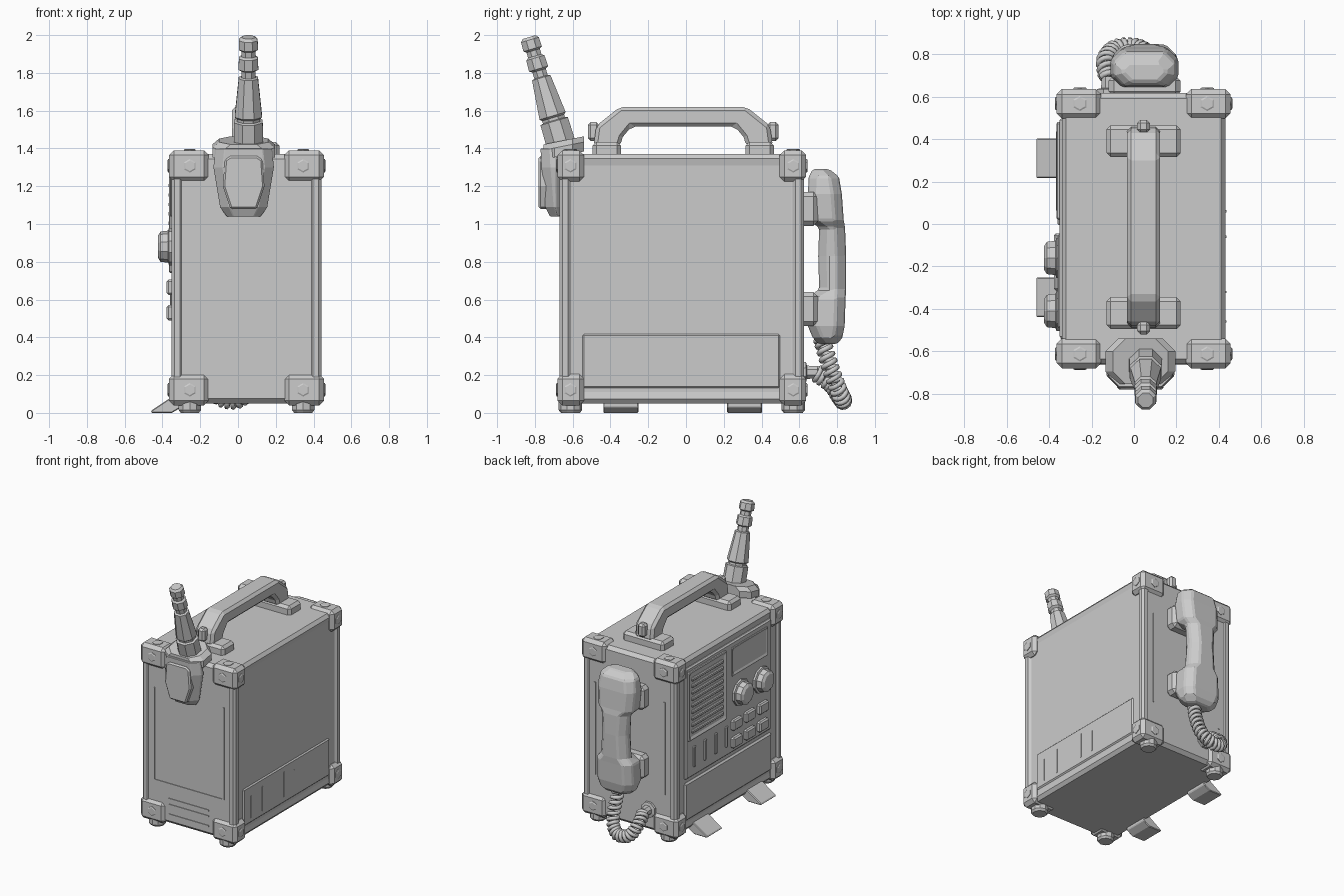
import bpy, bmesh, math
from mathutils import Vector, Matrix

cube = bpy.data.objects.get("Cube")
if cube:
    bpy.data.objects.remove(cube, do_unlink=True)

grey = bpy.data.materials.new("plain_grey")
grey.use_nodes = True
grey.diffuse_color = (0.6, 0.6, 0.6, 1)
bsdf = next(n for n in grey.node_tree.nodes if n.type == 'BSDF_PRINCIPLED')
bsdf.inputs["Base Color"].default_value = (0.6, 0.6, 0.6, 1)
bsdf.inputs["Roughness"].default_value = 0.7

CX, CY = 0.045, -0.022  # centre of the case


def finish(name, bm, bevel=0.0):
    bmesh.ops.recalc_face_normals(bm, faces=bm.faces)
    me = bpy.data.meshes.new(name)
    bm.to_mesh(me)
    bm.free()
    me.materials.append(grey)
    ob = bpy.data.objects.new(name, me)
    bpy.context.collection.objects.link(ob)
    if bevel:
        mod = ob.modifiers.new("bevel", 'BEVEL')
        mod.width = bevel
        mod.segments = 1
        mod.limit_method = 'ANGLE'
        mod.angle_limit = math.radians(35)
    return ob


def box(name, lo, hi, bevel=0.0, insets=(), rim=0.03, depth=-0.012):
    """Box between two corners; faces pointing along 'insets' get a sunken panel."""
    bm = bmesh.new()
    bmesh.ops.create_cube(bm, size=1)
    lo, hi = Vector(lo), Vector(hi)
    for v in bm.verts:
        v.co = (lo + hi) / 2 + v.co * (hi - lo)
    bm.normal_update()
    for d in insets:
        f = [f for f in bm.faces if f.normal.dot(Vector(d)) > 0.9]
        bmesh.ops.inset_region(bm, faces=f, thickness=rim)
        bmesh.ops.translate(bm, verts=f[0].verts[:], vec=Vector(d) * -depth * -1)
    return finish(name, bm, bevel)


def loft(name, rings, bevel=0.0, matrix=Matrix()):
    """Skin a list of equal-length rings and cap both ends."""
    bm = bmesh.new()
    loops = [[bm.verts.new(matrix @ Vector(p)) for p in r] for r in rings]
    n = len(loops[0])
    for a, b in zip(loops, loops[1:]):
        for i in range(n):
            bm.faces.new((a[i], a[(i + 1) % n], b[(i + 1) % n], b[i]))
    bm.faces.new(loops[0])
    bm.faces.new(loops[-1])
    return finish(name, bm, bevel)


def prism(name, pts, axis, a, b, bevel=0.0):
    """Extrude a 2D outline along an axis ('x': points are y,z; 'y': points are x,z)."""
    put = {'x': lambda t, p: (t, p[0], p[1]), 'y': lambda t, p: (p[0], t, p[1])}[axis]
    return loft(name, [[put(t, p) for p in pts] for t in (a, b)], bevel)


def section(z, cx, hw, y0, y1, c):
    """Horizontal rectangle with cut corners."""
    k = min(c, hw * 0.8, (y1 - y0) * 0.45)
    l, r = cx - hw, cx + hw
    return [(l + k, y0, z), (r - k, y0, z), (r, y0 + k, z), (r, y1 - k, z),
            (r - k, y1, z), (l + k, y1, z), (l, y1 - k, z), (l, y0 + k, z)]


def lathe(name, profile, sides, base, direction, bevel=0.0):
    """Turned part: profile of (radius, height) along a direction."""
    m = Matrix.Translation(base) @ Vector(direction).to_track_quat('Z', 'Y').to_matrix().to_4x4()
    rings = [[(r * math.cos(t), r * math.sin(t), h)
              for t in (math.tau * (i + 0.5) / sides for i in range(sides))] for r, h in profile]
    return loft(name, rings, bevel, m)


# Case with sunken side panels
box("case", (-0.345, -0.66, 0.05), (0.435, 0.617, 1.37), 0.025,
    insets=((1, 0, 0), (-1, 0, 0)), rim=0.085)

# Corner guards, bolts and feet
for sx in (-1, 1):
    for sy in (-1, 1):
        for sz in (-1, 1):
            tag = f"{'left' if sx > 0 else 'right'}_{'back' if sy > 0 else 'front'}_{'top' if sz > 0 else 'bottom'}"
            out = Vector((CX + sx * 0.41, CY + sy * 0.658, 0.715 + sz * 0.675))
            near = out - Vector((sx * 0.21, sy * 0.14, sz * 0.165))
            lo = [min(a, b) for a, b in zip(out, near)]
            hi = [max(a, b) for a, b in zip(out, near)]
            box("corner_guard_" + tag, lo, hi, 0.025)
            bx, by, bz = CX + sx * 0.3, CY + sy * 0.59, 0.715 + sz * 0.593
            bolt = ((0.036, -0.01), (0.036, 0.004), (0.028, 0.008))
            lathe("front_bolt_" + tag, bolt, 6, (bx, out.y, bz), (0, sy, 0))
            lathe("side_bolt_" + tag, bolt, 6, (out.x, by, bz), (sx, 0, 0))
            if sz > 0:
                lathe("top_bolt_" + tag, bolt, 6, (bx, by, out.z), (0, 0, 1))
            else:
                lathe("foot_" + tag, ((0.05, 0), (0.062, 0.015), (0.062, 0.06)), 10, (bx, by, 0), (0, 0, 1))

# Edge bars between the corner guards
for sx in (-1, 1):
    for sy in (-1, 1):
        x, y = CX + sx * 0.367, CY + sy * 0.617
        box("edge_post", (x - 0.03, y - 0.03, 0.15), (x + 0.03, y + 0.03, 1.28), 0.015)

# Left side panel: lower ledge and shallow ribs
box("left_lower_panel", (0.41, -0.55, 0.13), (0.432, 0.5, 0.42), 0.012)
for y, z0, z1 in ((-0.46, 0.17, 0.34), (-0.32, 0.17, 0.36), (-0.06, 0.18, 0.37), (0.06, 0.18, 0.34)):
    box("left_rib", (0.43, y - 0.005, z0), (0.435, y + 0.005, z1))

# Front and back face strips
for y in (-0.66, 0.617):
    for x in (-0.25, 0.34):
        box("face_seam", (x - 0.006, y - 0.005, 0.36), (x + 0.006, y + 0.005, 1.07))
for z, hw in ((0.36, 0.3), (0.245, 0.17), (0.2, 0.17), (0.125, 0.17)):
    box("front_strip", (CX - hw, -0.665, z - 0.005), (CX + hw, -0.655, z + 0.005))

# Control side: lower panel, speaker grille, screen
face = -0.335
box("control_lower_panel", (-0.347, -0.55, 0.13), (face + 0.02, 0.5, 0.42), 0.012)
box("control_panel", (-0.35, -0.54, 0.45), (face + 0.02, 0.5, 1.3), 0.01)
box("speaker_frame", (-0.368, 0.02, 0.74), (face, 0.48, 1.27), 0.008,
    insets=((-1, 0, 0),), rim=0.035, depth=-0.014)
for i in range(9):
    z = 0.803 + i * 0.05
    prism("speaker_slat", [(0.06, z - 0.012), (0.44, z - 0.012), (0.44, z + 0.014), (0.06, z + 0.014)],
          'x', -0.368, -0.34, 0.006)
box("screen", (-0.362, -0.49, 1.04), (face, -0.05, 1.26), 0.006,
    insets=((-1, 0, 0),), rim=0.03, depth=-0.01)

# Knobs, buttons and slots
for y in (-0.16, -0.41):
    lathe("knob", ((0.1, 0), (0.1, 0.02), (0.085, 0.025), (0.08, 0.065), (0.06, 0.078)), 10,
          (-0.345, y, 0.88), (-1, 0, 0))
for y in (-0.1, -0.26, -0.42):
    for z in (0.665, 0.53):
        box("button", (-0.378, y - 0.055, z - 0.04), (face, y + 0.055, z + 0.04), 0.01)
for y in (0.4, 0.27, 0.14, 0.01):
    box("slot_rib", (-0.36, y - 0.015, 0.52), (face, y + 0.015, 0.68), 0.006)

# Kick stands under the control side
for y in (-0.345, 0.31):
    prism("kick_stand", [(-0.46, 0), (-0.46, 0.012), (-0.35, 0.085), (-0.3, 0.085), (-0.3, 0.03), (-0.35, 0)],
          'y', y - 0.093, y + 0.093, 0.005)

# Carrying handle with mounts and pivots
arch = [(-0.49, 1.41), (-0.475, 1.52), (-0.35, 1.62), (0.32, 1.62), (0.445, 1.52), (0.46, 1.41),
        (0.32, 1.41), (0.305, 1.46), (0.26, 1.515), (-0.29, 1.515), (-0.335, 1.46), (-0.35, 1.41)]
prism("carry_handle", arch, 'x', CX - 0.078, CX + 0.078, 0.02)
for s in (-1, 1):
    y = -0.015 + s * 0.405
    box("handle_mount", (CX - 0.175, y - 0.075, 1.35), (CX + 0.175, y + 0.075, 1.435), 0.02)
    y = -0.015 + s * 0.475
    box("handle_pivot", (CX - 0.03, y - 0.03, 1.44), (CX + 0.03, y + 0.03, 1.54), 0.015)

# Antenna holder, collar and stepped mast
AX = 0.03
loft("antenna_holder", [section(z, AX, hw, y0, -0.64, 0.05) for z, hw, y0 in
     ((1.04, 0.09, -0.72), (1.09, 0.125, -0.745), (1.3, 0.16, -0.765), (1.4, 0.15, -0.77))], 0.008)
prism("holder_plate", [(-0.04, 1.08), (0.1, 1.08), (0.14, 1.2), (0.13, 1.34), (0.1, 1.36),
                       (-0.04, 1.36), (-0.07, 1.34), (-0.08, 1.2)], 'y', -0.78, -0.72, 0.01)
loft("antenna_collar", [[(x, y, z + (y + 0.66) * 0.2) for x, y, z in section(h, AX, hw, -0.755, -0.54, 0.06)]
                        for h, hw in ((1.36, 0.165), (1.41, 0.165), (1.44, 0.13))])
mast = ((0.085, -0.03), (0.082, 0.15), (0.066, 0.155), (0.066, 0.17), (0.078, 0.18), (0.055, 0.39),
        (0.04, 0.395), (0.04, 0.43), (0.057, 0.44), (0.054, 0.50), (0.04, 0.51), (0.04, 0.54),
        (0.055, 0.55), (0.053, 0.6), (0.038, 0.615))
lathe("antenna_mast", mast, 8, (0.055, -0.655, 1.4), (0, -0.285, 0.958))

# Telephone handset with cradles
rings = ((0.365, 0.1, 0.70, 0.80), (0.40, 0.14, 0.67, 0.83), (0.46, 0.155, 0.645, 0.84), (0.61, 0.15, 0.645, 0.845),
         (0.655, 0.115, 0.705, 0.848), (0.83, 0.105, 0.70, 0.848), (0.98, 0.115, 0.705, 0.842),
         (1.02, 0.15, 0.65, 0.835), (1.16, 0.16, 0.645, 0.825), (1.25, 0.145, 0.65, 0.81), (1.29, 0.1, 0.67, 0.76))
loft("handset", [section(z, 0.05, hw, y0, y1, 0.05) for z, hw, y0, y1 in rings], 0.01)
for z in (0.55, 1.08):
    box("handset_cradle", (CX - 0.165, 0.6, z - 0.09), (CX + 0.175, 0.7, z + 0.09), 0.025)

# Cord socket on the back
lathe("cord_socket", ((0.06, 0), (0.06, 0.03), (0.038, 0.035), (0.035, 0.09)), 8, (-0.12, 0.605, 0.215), (0, 1, 0))

# Coiled cord: a helix wound around a smooth path
path = [Vector(p) for p in ((0.06, 0.72, 0.39), (0.07, 0.755, 0.27), (0.06, 0.80, 0.14), (0.0, 0.83, 0.07),
                            (-0.09, 0.82, 0.08), (-0.13, 0.77, 0.15), (-0.12, 0.69, 0.21))]


def along(t):
    s = min(max(t, 0), 0.9999) * (len(path) - 1)
    i = int(s)
    f = s - i
    a, b, c, d = (path[min(max(i + k, 0), len(path) - 1)] for k in (-1, 0, 1, 2))
    return 0.5 * (2 * b + (c - a) * f + (2 * a - 5 * b + 4 * c - d) * f ** 2 + (3 * b - a - 3 * c + d) * f ** 3)


turns, steps = 22, 12
cu = bpy.data.curves.new("coiled_cord", 'CURVE')
cu.dimensions = '3D'
cu.bevel_depth = 0.014
cu.bevel_resolution = 1
cu.use_fill_caps = True
sp = cu.splines.new('POLY')
sp.points.add(turns * steps)
for i, pt in enumerate(sp.points):
    t = i / (turns * steps)
    tan = (along(t + 0.01) - along(t - 0.01)).normalized()
    side = tan.cross(Vector((0.3, 0.9, 0.4))).normalized()
    ang = math.tau * i / steps
    off = (side * math.cos(ang) + tan.cross(side) * math.sin(ang)) * 0.036
    pt.co = (*(along(t) + off), 1)
cu.materials.append(grey)
cord = bpy.data.objects.new("coiled_cord", cu)
bpy.context.collection.objects.link(cord)
